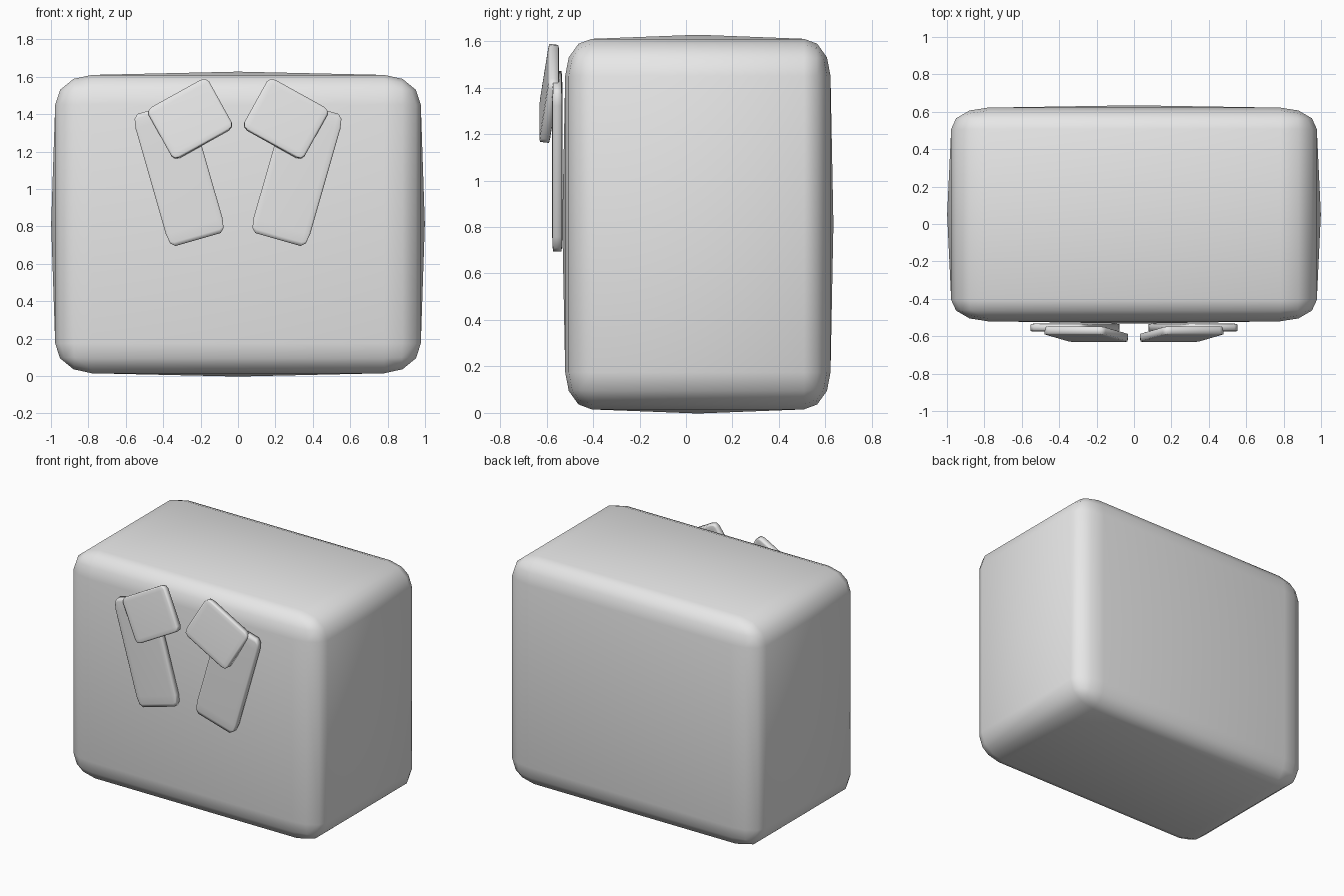
import bpy, bmesh, math
from mathutils import Matrix

if "Cube" in bpy.data.objects:
    bpy.data.objects.remove(bpy.data.objects["Cube"])

grey = bpy.data.materials.new("light grey")
grey.diffuse_color = (0.8, 0.8, 0.8, 1)
grey.use_nodes = True
grey.node_tree.nodes["Principled BSDF"].inputs["Base Color"].default_value = grey.diffuse_color


def rounded_box(name, size, centre, turn=0, tilt=0, segments=3, bulge=0):
    """Unit cube with rounded edges, stretched to size, turned and placed."""
    bm = bmesh.new()
    bmesh.ops.create_cube(bm, size=1)
    bmesh.ops.bevel(bm, geom=bm.edges[:], offset=0.1, offset_type='OFFSET',
                    segments=segments, profile=0.5, affect='EDGES')
    if bulge:
        # raise the middle of each of the six large faces
        big = [f for f in bm.faces if f.calc_area() > 0.3]
        for v in bmesh.ops.poke(bm, faces=big)["verts"]:
            v.co *= (0.5 + bulge) / 0.5
    m = (Matrix.Translation(centre)
         @ Matrix.Rotation(math.radians(turn), 4, 'Y')
         @ Matrix.Rotation(math.radians(tilt), 4, 'X')
         @ Matrix.Diagonal((*size, 1)))
    bmesh.ops.transform(bm, matrix=m, verts=bm.verts[:])
    bmesh.ops.recalc_face_normals(bm, faces=bm.faces[:])
    for f in bm.faces:
        f.smooth = True
    me = bpy.data.meshes.new(name)
    bm.to_mesh(me)
    bm.free()
    me.materials.append(grey)
    ob = bpy.data.objects.new(name, me)
    bpy.context.collection.objects.link(ob)
    return ob


# main block
rounded_box("body", (1.955, 1.142, 1.595), (0, 0.051, 0.8125), bulge=0.011)

# mirrored pairs of plates on the front
for side, s in (("left", -1), ("right", 1)):
    rounded_box(side + "_long_plate", (0.315, 0.044, 0.735),
                (s * 0.315, -0.554, 1.083), turn=s * 16, segments=2)
    rounded_box(side + "_short_plate", (0.37, 0.046, 0.31),
                (s * 0.255, -0.589, 1.375), turn=s * 29, tilt=-8, segments=2)
